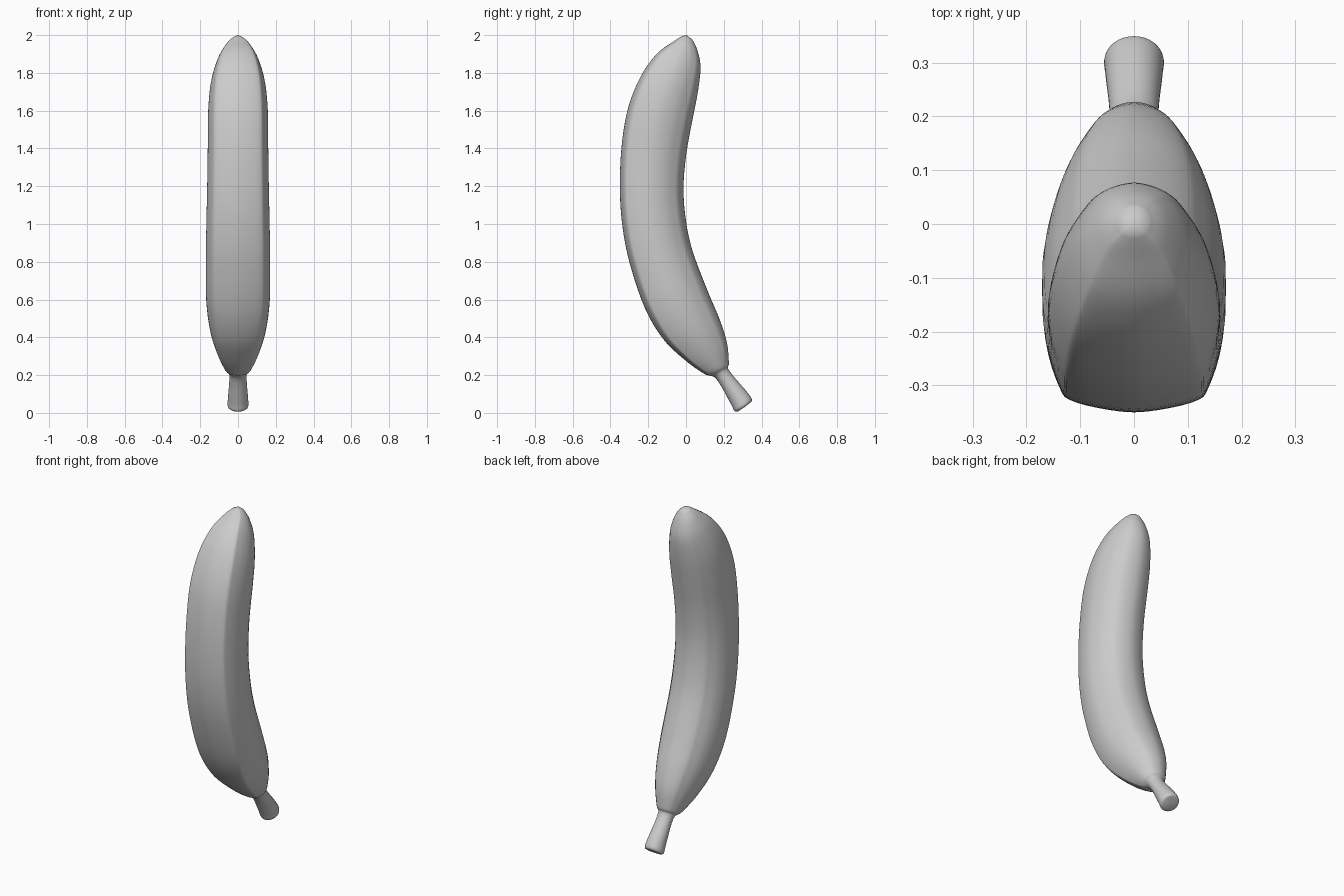
import bpy, bmesh, math
from mathutils import Vector

if "Cube" in bpy.data.objects:
    bpy.data.objects.remove(bpy.data.objects["Cube"])

# Stations from stem end to tip: outer y, outer z, inner y, inner z, half width, roundness
STATIONS = [
    (0.277, 0.008, 0.336, 0.050, 0.042, 1),
    (0.257, 0.010, 0.349, 0.070, 0.055, 1),
    (0.235, 0.052, 0.322, 0.112, 0.053, 1),
    (0.160, 0.180, 0.228, 0.225, 0.046, 1),
    (0.100, 0.205, 0.227, 0.265, 0.070, 0.4),
    (0.000, 0.275, 0.217, 0.370, 0.110, 0),
    (-0.120, 0.390, 0.180, 0.490, 0.147, 0),
    (-0.220, 0.560, 0.115, 0.645, 0.168, 0),
    (-0.300, 0.800, 0.034, 0.860, 0.170, 0),
    (-0.338, 1.000, -0.002, 1.030, 0.167, 0),
    (-0.350, 1.200, -0.013, 1.200, 0.163, 0),
    (-0.340, 1.420, 0.003, 1.380, 0.160, 0),
    (-0.305, 1.620, 0.036, 1.560, 0.158, 0),
    (-0.235, 1.790, 0.063, 1.700, 0.143, 0),
    (-0.150, 1.905, 0.077, 1.830, 0.108, 0),
    (-0.060, 1.970, 0.060, 1.920, 0.064, 0.2),
    (-0.023, 1.994, 0.033, 1.978, 0.028, 0.6),
]

# Half of the ridged cross-section: (outer -1 to inner +1, sideways)
HALF = [(-1, 0), (-0.95, 0.42), (-0.86, 0.74), (-0.74, 0.84), (-0.4, 0.96),
        (0, 1), (0.4, 0.89), (0.68, 0.71), (0.82, 0.58), (0.94, 0.33), (1, 0)]


def smooth(points, steps, closed=False):
    """Catmull-Rom curve through points of any dimension."""
    n = len(points)
    pick = (lambda i: points[i % n]) if closed else (lambda i: points[max(0, min(n - 1, i))])
    result = []
    for i in range(n if closed else n - 1):
        a, b, c, d = (Vector(pick(i + k)) for k in (-1, 0, 1, 2))
        for s in range(steps):
            t = s / steps
            result.append(0.5 * (2 * b + (c - a) * t + (2 * a - 5 * b + 4 * c - d) * t * t
                                 + (3 * b - a - 3 * c + d) * t ** 3))
    if not closed:
        result.append(Vector(points[-1]))
    return result


section = smooth(HALF + [(u, -v) for u, v in HALF[-2:0:-1]], 3, True)

# Loft the skin through every station
bm = bmesh.new()
rings = []
for oy, oz, iy, iz, width, rnd in smooth(STATIONS, 5):
    rnd = max(0, min(1, rnd))
    outer, inner = Vector((0, oy, oz)), Vector((0, iy, iz))
    ring = []
    for p in section:
        q = p.lerp(p.normalized(), rnd)
        co = (outer + inner) / 2 + (inner - outer) / 2 * q.x
        co.x = width * q.y
        ring.append(bm.verts.new(co))
    rings.append(ring)
n = len(section)
for a, b in zip(rings, rings[1:]):
    for i in range(n):
        bm.faces.new((a[i], a[(i + 1) % n], b[(i + 1) % n], b[i]))

# Close the stem end and the blunt tip
for ring, co in ((rings[0], (0, 0.305, 0.027)), (rings[-1], (0, 0.002, 2.0))):
    centre = bm.verts.new(co)
    for i in range(n):
        bm.faces.new((ring[i], ring[(i + 1) % n], centre))
bmesh.ops.recalc_face_normals(bm, faces=bm.faces)

mesh = bpy.data.meshes.new("banana")
bm.to_mesh(mesh)
bm.free()
banana = bpy.data.objects.new("banana", mesh)
bpy.context.collection.objects.link(banana)
bpy.context.view_layer.objects.active = banana
banana.select_set(True)
bpy.ops.object.shade_smooth_by_angle(angle=math.radians(50))
